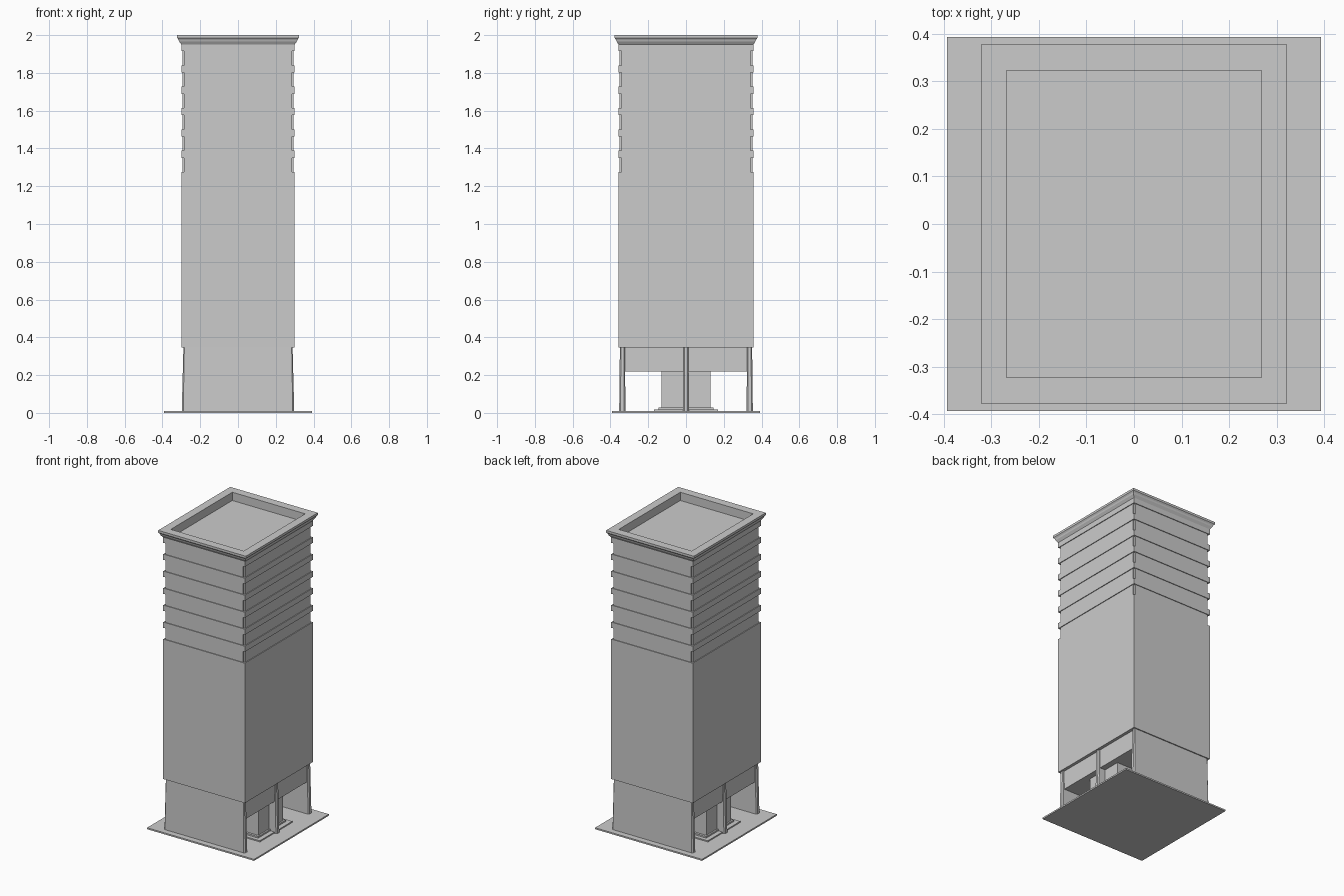
import bpy, bmesh

if "Cube" in bpy.data.objects:
    bpy.data.objects.remove(bpy.data.objects["Cube"])


def loft(name, rings):
    """Closed solid through stacked rings: each ring is (list of xy points, z)."""
    bm = bmesh.new()
    loops = [[bm.verts.new((x, y, z)) for x, y in pts] for pts, z in rings]
    n = len(loops[0])
    for a, b in zip(loops, loops[1:]):
        for i in range(n):
            j = (i + 1) % n
            bm.faces.new((a[i], a[j], b[j], b[i]))
    bm.faces.new(loops[0][::-1])
    bm.faces.new(loops[-1])
    bmesh.ops.recalc_face_normals(bm, faces=bm.faces)
    mesh = bpy.data.meshes.new(name)
    bm.to_mesh(mesh)
    bm.free()
    ob = bpy.data.objects.new(name, mesh)
    bpy.context.collection.objects.link(ob)
    return ob


def rect(hx, hy, cy=0.0):
    return [(-hx, cy - hy), (hx, cy - hy), (hx, cy + hy), (-hx, cy + hy)]


def chamfered(hx, hy, c, cy=0.0):
    return [(-hx + c, cy - hy), (hx - c, cy - hy), (hx, cy - hy + c), (hx, cy + hy - c),
            (hx - c, cy + hy), (-hx + c, cy + hy), (-hx, cy + hy - c), (-hx, cy - hy + c)]


def notched(hx, hy, c):
    """Rectangle with a small square notch at every corner."""
    a, b = hx - c, hy - c
    return [(-a, -hy), (a, -hy), (a, -b), (hx, -b), (hx, b), (a, b),
            (a, hy), (-a, hy), (-a, b), (-hx, b), (-hx, -b), (-a, -b)]


def box(name, hx, hy, z0, z1):
    return loft(name, [(rect(hx, hy), z0), (rect(hx, hy), z1)])


# ground plate, lobby core with two steps, and soffit block
box("base_plate", 0.393, 0.393, 0.0, 0.01)
box("lobby_lower_step", 0.28, 0.17, 0.01, 0.018)
box("lobby_upper_step", 0.25, 0.145, 0.018, 0.028)
box("lobby_core", 0.24, 0.13, 0.01, 0.22)
box("soffit_block", 0.28, 0.325, 0.22, 0.345)

# tapered fin walls carrying the tower
for label, cy in (("front", -0.337), ("middle", 0.0), ("back", 0.337)):
    loft(label + "_fin_wall", [(chamfered(0.298, 0.017, 0.008, cy), 0.0),
                               (chamfered(0.289, 0.013, 0.005, cy), 0.345)])

# main shaft
box("tower_shaft", 0.30, 0.357, 0.345, 1.275)

# upper floors: corner-notched rows between plain bands
pitch = 0.113
for i in range(6):
    z = 1.275 + i * pitch
    row = notched(0.295, 0.352, 0.010)
    loft("window_row", [(row, z), (row, z + 0.075)])
    if i < 5:
        box("floor_band", 0.30, 0.357, z + 0.075, z + pitch)

# cornice with parapet rim and sunken roof
loft("cornice", [(rect(0.30, 0.357), 1.915), (rect(0.30, 0.357), 1.95),
                 (rect(0.312, 0.368), 1.967), (rect(0.315, 0.371), 1.976),
                 (rect(0.322, 0.378), 1.985), (rect(0.322, 0.378), 2.0),
                 (rect(0.268, 0.323), 2.0), (rect(0.268, 0.323), 1.945)])
